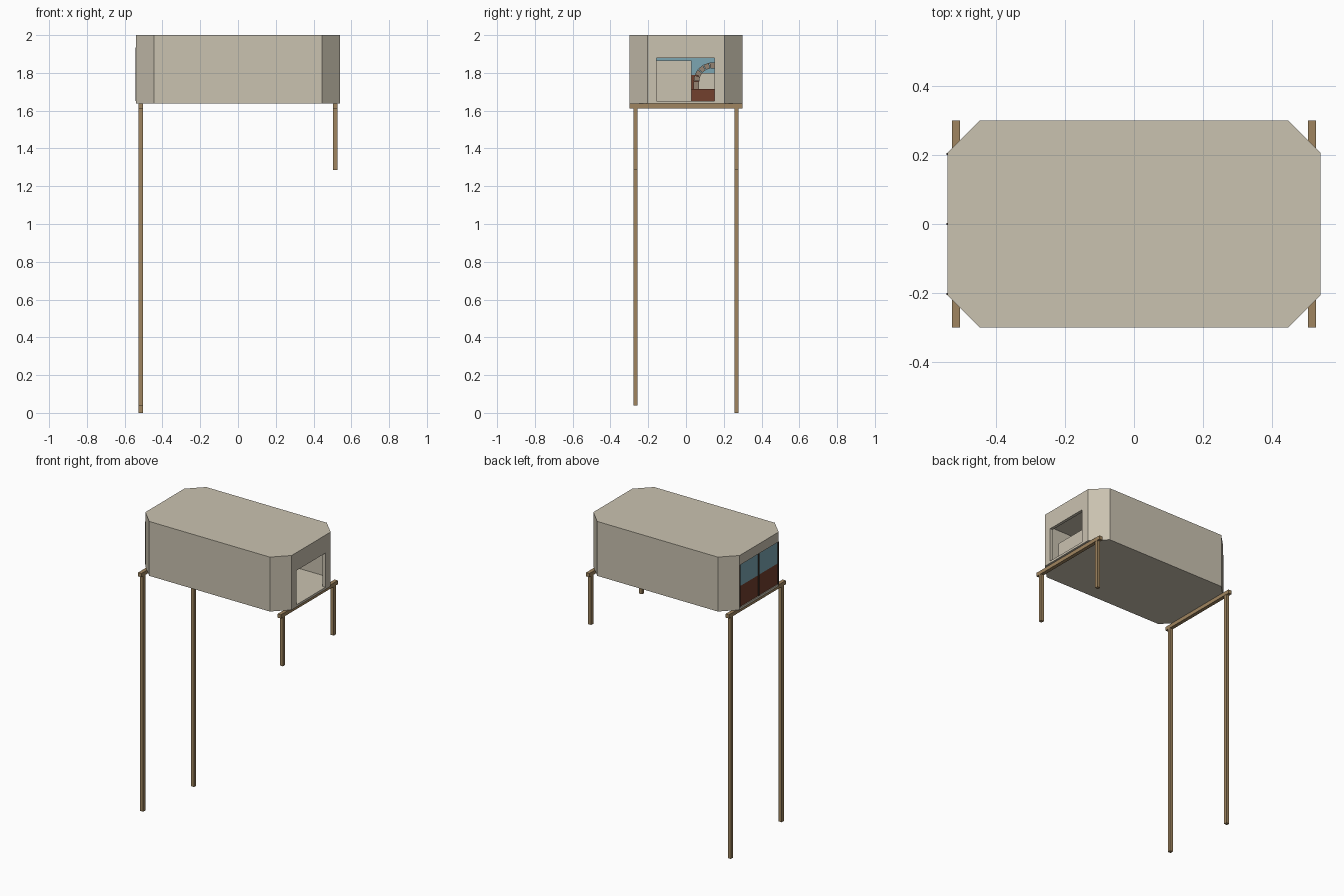
import bpy, bmesh, math

if "Cube" in bpy.data.objects:
    bpy.data.objects.remove(bpy.data.objects["Cube"])


def material(name, rgb):
    m = bpy.data.materials.new(name)
    m.diffuse_color = (*rgb, 1)
    m.use_nodes = True
    m.node_tree.nodes["Principled BSDF"].inputs["Base Color"].default_value = m.diffuse_color
    return m


CREAM = material("cream panel", (0.59, 0.54, 0.435))
WOOD = material("light timber", (0.35, 0.235, 0.115))
BROWN = material("red brown board", (0.17, 0.05, 0.027))
GLASS = material("blue glass", (0.20, 0.38, 0.45))
DARK = material("dark frame", (0.045, 0.03, 0.022))
STONE = material("grey brown stone", (0.30, 0.23, 0.17))


def prism(name, pts, z0, z1, mat):
    """Extrude a plan outline from z0 to z1."""
    bm = bmesh.new()
    face = bm.faces.new([bm.verts.new((x, y, z0)) for x, y in pts])
    top = bmesh.ops.extrude_face_region(bm, geom=[face])["geom"]
    for v in top:
        if isinstance(v, bmesh.types.BMVert):
            v.co.z = z1
    bmesh.ops.recalc_face_normals(bm, faces=bm.faces)
    me = bpy.data.meshes.new(name)
    bm.to_mesh(me)
    bm.free()
    me.materials.append(mat)
    ob = bpy.data.objects.new(name, me)
    bpy.context.collection.objects.link(ob)
    return ob


def box(name, x, y, z, mat):
    return prism(name, [(x[0], y[0]), (x[1], y[0]), (x[1], y[1]), (x[0], y[1])],
                 z[0], z[1], mat)


def octagon(hx, hy, cx, cy):
    return [(hx, -cy), (hx, cy), (cx, hy), (-cx, hy),
            (-hx, cy), (-hx, -cy), (-cx, -hy), (cx, -hy)]


FLOOR, ROOF = 1.637, 2.0
outer = octagon(0.54, 0.30, 0.445, 0.205)
inner = octagon(0.52, 0.28, 0.437, 0.197)

# Floor, roof, long walls and chamfered corner walls
prism("floor", outer, FLOOR, 1.652, CREAM)
prism("roof", outer, 1.985, ROOF, CREAM)
names = {1: "corner_wall_back_right", 2: "back_wall", 3: "corner_wall_back_left",
         5: "corner_wall_front_left", 6: "front_wall", 7: "corner_wall_front_right"}
for i, name in names.items():
    j = (i + 1) % 8
    prism(name, [outer[i], outer[j], inner[j], inner[i]], 1.652, 1.985, CREAM)

# Right end wall around the open window
RX = (0.52, 0.54)
box("end_wall_front_side", RX, (-0.205, -0.155), (1.652, 1.985), CREAM)
box("end_wall_back_side", RX, (0.15, 0.205), (1.652, 1.985), CREAM)
box("end_wall_header", RX, (-0.155, 0.15), (1.88, 1.985), CREAM)

# Left end wall: header, glass panes, lower boards and slim frame bars
LX = (-0.535, -0.52)
box("window_header", (-0.54, -0.52), (-0.205, 0.205), (1.935, 1.985), CREAM)
for side, y in (("front", (-0.205, 0)), ("back", (0, 0.205))):
    box(side + "_glass", LX, y, (1.79, 1.935), GLASS)
    box(side + "_lower_board", LX, y, (1.652, 1.79), BROWN)
for k, y in enumerate((-0.203, 0, 0.203)):
    box(f"window_bar_{k}", (-0.542, -0.525), (y - 0.003, y + 0.003),
        (1.652, 1.935), DARK)

# Interior partition just behind the opening
box("partition", (0.38, 0.40), (-0.24, 0.03), (1.652, 1.865), CREAM)

# Interior arch of stone blocks standing on a low cabinet
AX, AY, AZ = -0.25, 0.14, 1.755
box("cabinet", (AX - 0.05, AX + 0.04), (0.03, 0.25), (1.652, 1.715), BROWN)
for k in range(9):
    a0, a1 = math.pi * k / 9 + 0.02, math.pi * (k + 1) / 9 - 0.02
    pts = [(-r * math.sin(a), r * math.cos(a))
           for r, a in ((0.07, a0), (0.1, a0), (0.1, a1), (0.07, a1))]
    block = prism(f"arch_block_{k}", pts, -0.03, 0.03, STONE)
    block.rotation_euler = (0, math.pi / 2, 0)
    block.location = (AX, AY, AZ)
for k, y in enumerate((AY - 0.085, AY + 0.085)):
    box(f"arch_foot_{k}", (AX - 0.03, AX + 0.03), (y - 0.015, y + 0.015),
        (1.715, AZ), STONE)
box("arch_back", (AX - 0.03, AX - 0.02), (AY - 0.07, AY + 0.07), (1.715, 1.80), CREAM)

# Cross beams and stilts, long on the left and short on the right
for side, sx, feet in (("left", -0.515, (0.04, 0.0)), ("right", 0.515, (1.285, 1.285))):
    box(side + "_beam", (sx - 0.012, sx + 0.012), (-0.30, 0.30), (1.612, 1.637), WOOD)
    for end, y, z in (("front", -0.268, feet[0]), ("back", 0.268, feet[1])):
        box(f"{side}_{end}_stilt", (sx - 0.011, sx + 0.011), (y - 0.011, y + 0.011),
            (z, 1.612), WOOD)
